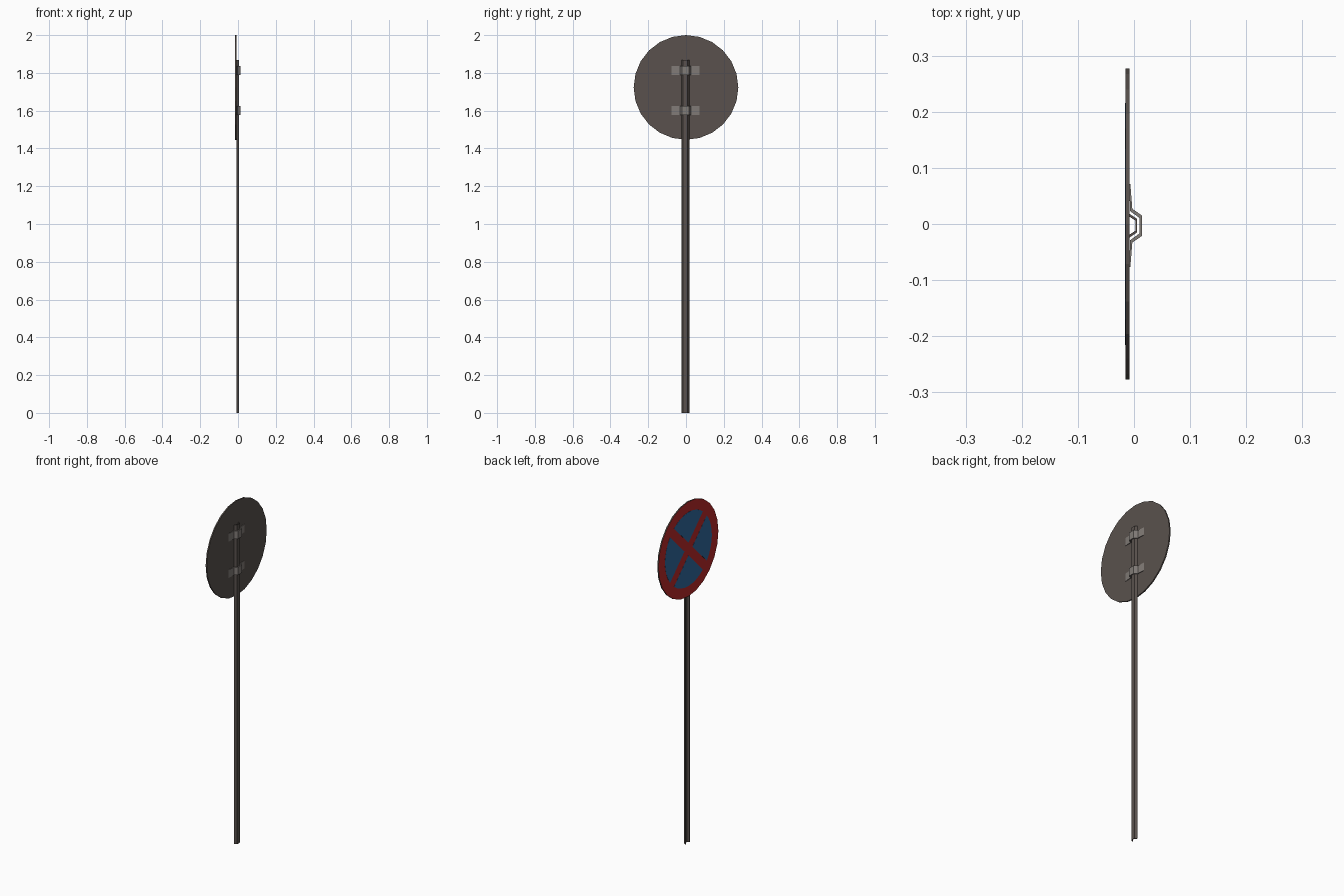
import bpy, bmesh, math
from mathutils import Vector

if "Cube" in bpy.data.objects:
    bpy.data.objects.remove(bpy.data.objects["Cube"])


def material(name, rgb):
    m = bpy.data.materials.new(name)
    m.diffuse_color = (*rgb, 1)
    m.use_nodes = True
    m.node_tree.nodes["Principled BSDF"].inputs["Base Color"].default_value = m.diffuse_color
    return m


RED = material("sign red", (0.50, 0.022, 0.022))
BLUE = material("sign blue", (0.03, 0.145, 0.35))
GREY = material("metal grey", (0.10, 0.083, 0.074))
CLAMP = material("clamp grey", (0.22, 0.20, 0.185))


def prism(name, points, direction, mats):
    """Extrude a flat outline of 3D points along a direction."""
    bm = bmesh.new()
    face = bm.faces.new([bm.verts.new(p) for p in points])
    res = bmesh.ops.extrude_face_region(bm, geom=[face], use_keep_orig=True)
    moved = [v for v in res["geom"] if isinstance(v, bmesh.types.BMVert)]
    bmesh.ops.translate(bm, verts=moved, vec=Vector(direction))
    bmesh.ops.recalc_face_normals(bm, faces=bm.faces)
    # second material goes on the face looking towards -x
    if len(mats) > 1:
        for f in bm.faces:
            if f.normal.x < -0.9:
                f.material_index = 1
    me = bpy.data.meshes.new(name)
    bm.to_mesh(me)
    bm.free()
    for m in mats:
        me.materials.append(m)
    ob = bpy.data.objects.new(name, me)
    bpy.context.collection.objects.link(ob)
    return ob


def channel(half_outer, half_inner, yc, z):
    """Closed outline of an open channel, from one half (x, y) mirrored in y."""
    outer = half_outer + [(x, -y) for x, y in reversed(half_outer)]
    inner = half_inner + [(x, -y) for x, y in reversed(half_inner)]
    return [(x, y + yc, z) for x, y in outer + inner[::-1]]


R, ZC = 0.277, 1.723
YC = -0.003

# round sign plate: grey back and rim, red front
N = 24
circle = [(-0.0155, R * math.cos(2 * math.pi * i / N), ZC + R * math.sin(2 * math.pi * i / N))
          for i in range(N)]
prism("sign_plate", circle, (0.0075, 0, 0), [GREY, RED])

# four blue fields, leaving a red ring and diagonal cross
r, w = 0.216, 0.026
a0 = math.asin(w / r)
for k in range(4):
    turn = math.pi / 4 + k * math.pi / 2
    local = [(w, w)]
    for i in range(9):
        a = a0 + (math.pi / 2 - 2 * a0) * i / 8
        local.append((r * math.cos(a), r * math.sin(a)))
    c, s = math.cos(turn), math.sin(turn)
    pts = [(-0.0160, u * c - v * s, ZC + u * s + v * c) for u, v in local]
    prism(f"blue_field_{k + 1}", pts, (0.0007, 0, 0), [BLUE])

# open channel post
prism("post", channel([(-0.008, 0.021), (0.0055, 0.012)],
                      [(-0.008, 0.016), (0.0025, 0.009)], YC, 0),
      (0, 0, 1.867), [GREY])

# two hat-shaped clamps holding the plate
for label, z in (("upper", 1.79), ("lower", 1.578)):
    prism(label + "_clamp",
          channel([(-0.0065, 0.074), (-0.003, 0.030), (0.0145, 0.018)],
                  [(-0.0085, 0.074), (-0.007, 0.026), (0.0095, 0.014)], YC, z),
          (0, 0, 0.046), [CLAMP])
